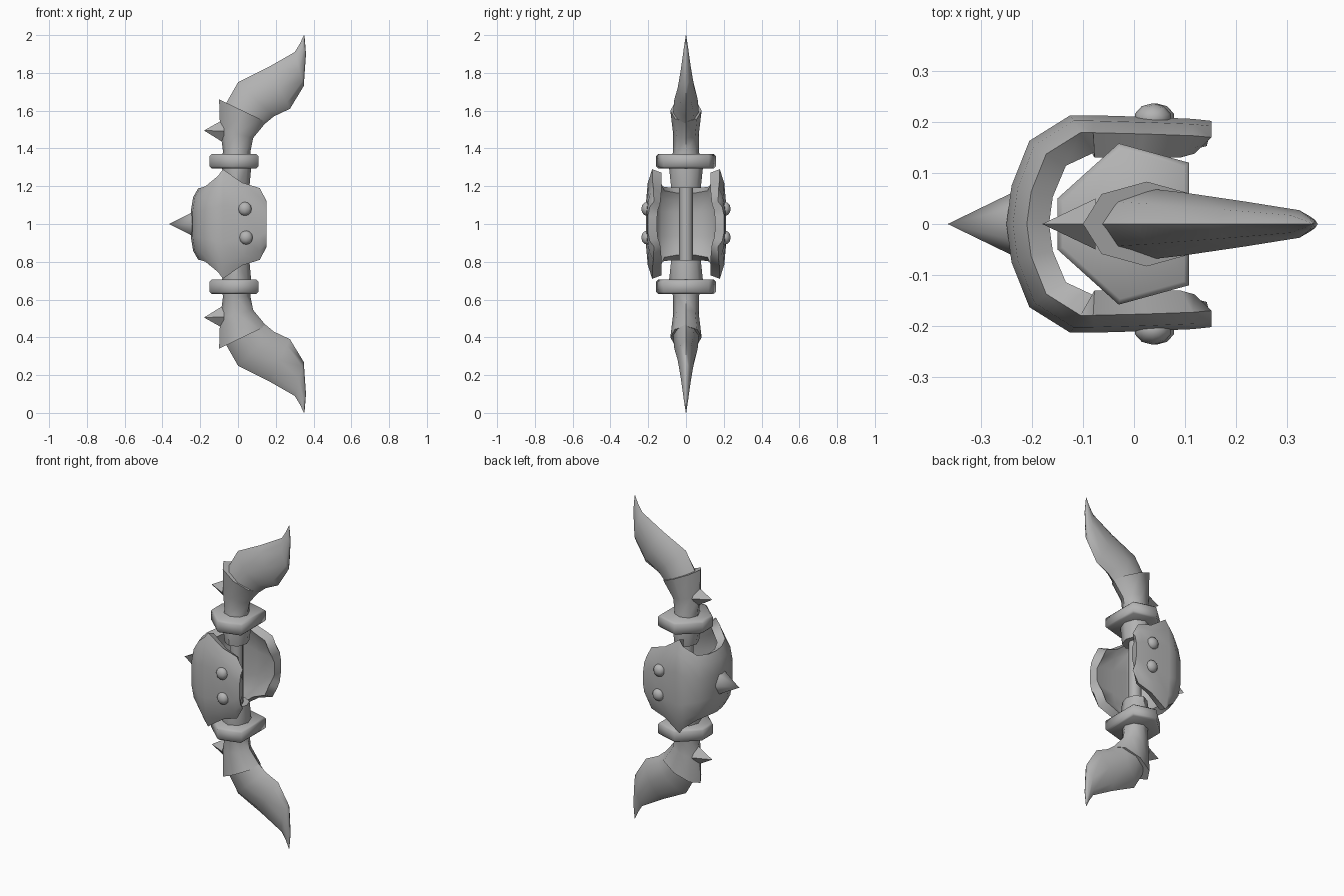
import bpy, bmesh, math
from mathutils import Vector

cube = bpy.data.objects.get("Cube")
if cube:
    bpy.data.objects.remove(cube)

grey = bpy.data.materials.new("plain grey")
grey.use_nodes = True
grey.diffuse_color = (0.45, 0.45, 0.45, 1)
grey.node_tree.nodes["Principled BSDF"].inputs["Base Color"].default_value = grey.diffuse_color


def finish(name, bm, angle=50):
    bmesh.ops.recalc_face_normals(bm, faces=bm.faces)
    mesh = bpy.data.meshes.new(name)
    bm.to_mesh(mesh)
    bm.free()
    ob = bpy.data.objects.new(name, mesh)
    bpy.context.collection.objects.link(ob)
    mesh.materials.append(grey)
    bpy.ops.object.select_all(action='DESELECT')
    ob.select_set(True)
    bpy.context.view_layer.objects.active = ob
    bpy.ops.object.shade_smooth_by_angle(angle=math.radians(angle))
    return ob


def flip(p, side):
    """Mirror a point about the middle height for the lower limb."""
    return Vector((p[0], p[1], 1 + side * (p[2] - 1)))


def loft(name, sections, side, n=8, power=1.0, angle=50):
    """Skin through sections given as left x, left z, right x, right z, half depth."""
    bm = bmesh.new()
    rings = []
    for lx, lz, rx, rz, depth in sections:
        a, b = Vector((lx, 0, lz)), Vector((rx, 0, rz))
        ring = []
        for i in range(n):
            t = math.tau * i / n
            s = math.sin(t)
            p = (a + b) / 2 + (b - a) / 2 * math.cos(t)
            p.y = depth * math.copysign(abs(s) ** power, s)
            ring.append(bm.verts.new(flip(p, side)))
        rings.append(ring)
    for r, q in zip(rings, rings[1:]):
        for i in range(n):
            j = (i + 1) % n
            bm.faces.new((r[i], r[j], q[j], q[i]))
    bm.faces.new(rings[0])
    bm.faces.new(rings[-1])
    return finish(name, bm, angle)


def spike(name, tip, base, half_y, half_z, n, side=1):
    bm = bmesh.new()
    top = bm.verts.new(flip(tip, side))
    ring = []
    for i in range(n):
        t = math.tau * i / n
        p = (base[0], base[1] + half_y * math.cos(t), base[2] + half_z * math.sin(t))
        ring.append(bm.verts.new(flip(p, side)))
    for i in range(n):
        bm.faces.new((top, ring[i], ring[(i + 1) % n]))
    bm.faces.new(ring)
    return finish(name, bm, 65)


SLEEVE = [(-.07, 1.19, .06, 1.19, .078), (-.085, 1.30, .07, 1.30, .09),
          (-.08, 1.39, .065, 1.38, .068), (-.095, 1.50, .08, 1.455, .068),
          (-.1, 1.66, .15, 1.54, .083)]
BLADE = [(-.08, 1.61, .13, 1.52, .07), (0, 1.75, .19, 1.57, .062),
         (.16, 1.83, .275, 1.61, .044), (.30, 1.91, .348, 1.73, .027),
         (.328, 1.955, .36, 1.90, .012), (.348, 1.999, .352, 1.999, .001)]
COLLAR = [(-.15, .05), (-.03, .158), (.108, .12)]

# Matching upper and lower limbs
for side, word in ((1, "upper"), (-1, "lower")):
    loft(word + "_sleeve", SLEEVE, side)
    loft(word + "_blade", BLADE, side, power=1.3, angle=60)
    spike(word + "_sleeve_spike", (-.18, 0, 1.495), (-.075, 0, 1.492), .05, .062, 4, side)

    # Six-sided collar with softened rims
    outline = COLLAR + [(x, -y) for x, y in reversed(COLLAR)]
    bm = bmesh.new()
    low = bm.faces.new([bm.verts.new(flip((x, y, 1.295), side)) for x, y in outline])
    out = bmesh.ops.extrude_face_region(bm, geom=[low])["geom"]
    verts = [v for v in out if isinstance(v, bmesh.types.BMVert)]
    bmesh.ops.translate(bm, verts=verts, vec=(0, 0, .075 * side))
    rims = [e for e in bm.edges if abs(e.verts[0].co.z - e.verts[1].co.z) < .01]
    bmesh.ops.bevel(bm, geom=rims, offset=.01, segments=1, affect='EDGES')
    finish(word + "_collar", bm, 62)

# Slim grip between the limbs
loft("grip", [(-.045, .78, .03, .78, .036), (-.045, 1.22, .03, 1.22, .036)], 1)

# Wrap-around guard: x, y, half height, per column; the plate bulges at mid height
HALF = [(-.25, 0, .19), (-.24, .075, .19), (-.205, .163, .2), (-.125, .213, .255),
        (-.08, .213, .29), (.02, .21, .22), (.115, .206, .19), (.152, .202, .12)]
columns = [(x, -y, h) for x, y, h in reversed(HALF[1:])] + HALF
ROWS = [(-1, .84), (-.75, .95), (-.35, 1), (.35, 1), (.75, .95), (1, .84)]
bm = bmesh.new()
grid = []
for x, y, h in columns:
    # The open ends keep their length while the back curls inward
    grid.append([bm.verts.new((x * (k if x < -.1 else 1), y * k, 1 + t * h)) for t, k in ROWS])
for a, b in zip(grid, grid[1:]):
    for i in range(len(ROWS) - 1):
        bm.faces.new((a[i], b[i], b[i + 1], a[i + 1]))
bmesh.ops.recalc_face_normals(bm, faces=bm.faces)
# Make the normals point away from the grip so the thickness goes inward
middle = min(bm.faces, key=lambda f: f.calc_center_median().x)
if middle.normal.x > 0:
    bmesh.ops.reverse_faces(bm, faces=bm.faces)
bmesh.ops.solidify(bm, geom=bm.faces[:], thickness=.05)
finish("guard", bm, 55)

# Spike at the back of the guard
spike("guard_spike", (-.365, 0, 1), (-.225, 0, 1), .068, .082, 6)

# Two rivets on each cheek of the guard
for y, word in ((-.207, "right"), (.207, "left")):
    for x, z, level in ((.037, 1.08, "upper"), (.043, .928, "lower")):
        bm = bmesh.new()
        bmesh.ops.create_uvsphere(bm, u_segments=10, v_segments=6, radius=.037)
        bmesh.ops.scale(bm, verts=bm.verts, vec=(1, .8, 1))
        bmesh.ops.translate(bm, verts=bm.verts, vec=(x, y, z))
        finish(f"{word}_{level}_rivet", bm, 80)
